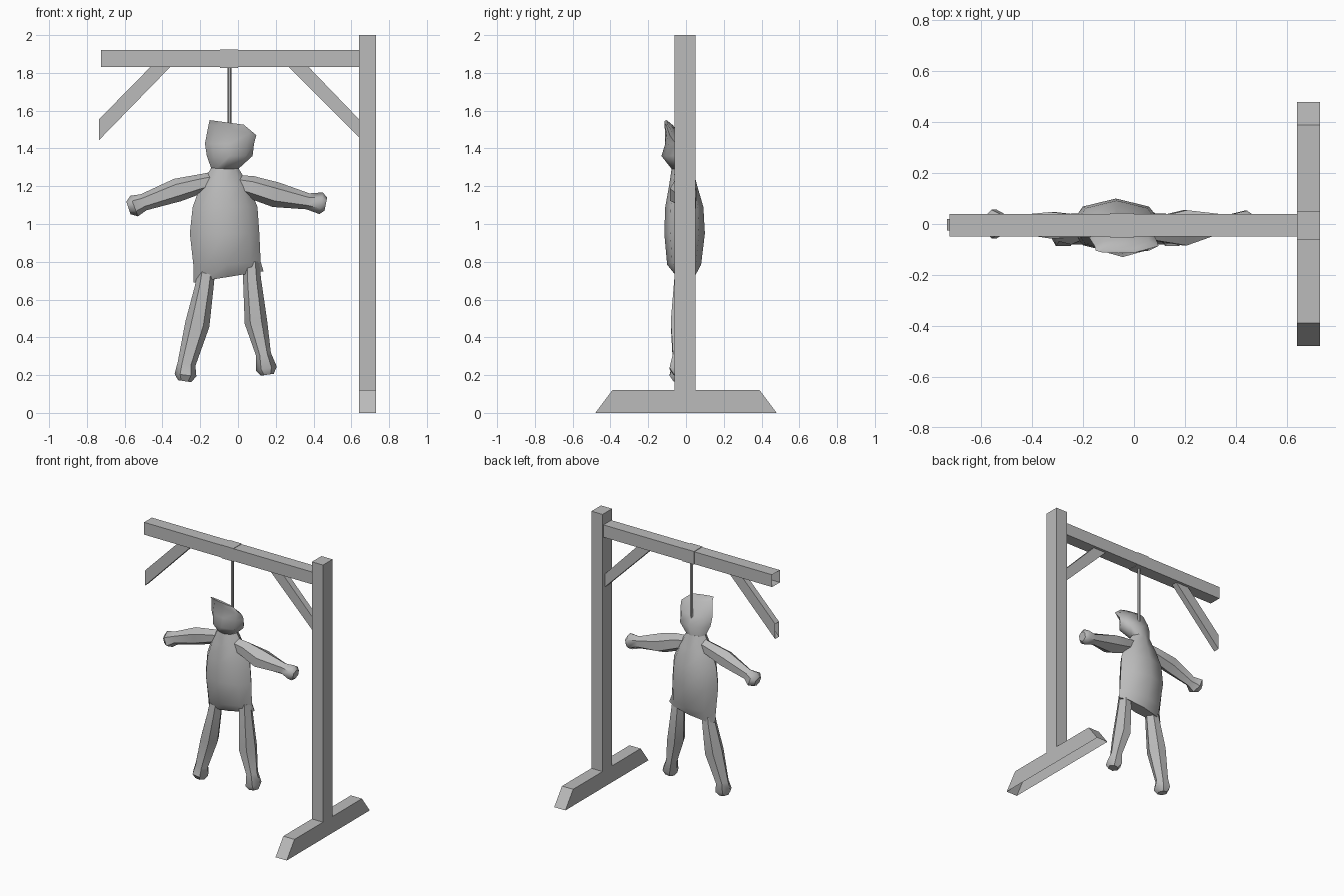
import bpy, bmesh, math
from mathutils import Vector

if "Cube" in bpy.data.objects:
    bpy.data.objects.remove(bpy.data.objects["Cube"])

grey = bpy.data.materials.new("plain grey")
grey.diffuse_color = (0.5, 0.5, 0.5, 1)
grey.use_nodes = True
grey.node_tree.nodes["Principled BSDF"].inputs["Base Color"].default_value = grey.diffuse_color


def finish(name, bm, angle):
    bmesh.ops.recalc_face_normals(bm, faces=bm.faces)
    me = bpy.data.meshes.new(name)
    bm.to_mesh(me)
    bm.free()
    me.materials.append(grey)
    ob = bpy.data.objects.new(name, me)
    bpy.context.collection.objects.link(ob)
    bpy.ops.object.select_all(action='DESELECT')
    ob.select_set(True)
    bpy.context.view_layer.objects.active = ob
    bpy.ops.object.shade_smooth_by_angle(angle=math.radians(angle))
    return ob


def prism(name, profile, axis, lo, hi, open_dir=None):
    """Extrude a 2D profile along x or y; drop faces pointing along open_dir."""
    def point(p, t):
        return (t, p[0], p[1]) if axis == 'x' else (p[0], t, p[1])
    bm = bmesh.new()
    a = [bm.verts.new(point(p, lo)) for p in profile]
    b = [bm.verts.new(point(p, hi)) for p in profile]
    bm.faces.new(a)
    bm.faces.new(b)
    for i in range(len(a)):
        j = (i + 1) % len(a)
        bm.faces.new((a[i], a[j], b[j], b[i]))
    bmesh.ops.recalc_face_normals(bm, faces=bm.faces)
    if open_dir:
        gone = [f for f in bm.faces if f.normal.dot(Vector(open_dir)) > 0.95]
        bmesh.ops.delete(bm, geom=gone, context='FACES')
    return finish(name, bm, 30)


def skin(name, rings, angle=50):
    """Bridge a list of point rings and cap both ends."""
    bm = bmesh.new()
    vs = [[bm.verts.new(p) for p in r] for r in rings]
    n = len(vs[0])
    for a, b in zip(vs, vs[1:]):
        for i in range(n):
            j = (i + 1) % n
            bm.faces.new((a[i], a[j], b[j], b[i]))
    bm.faces.new(vs[0])
    bm.faces.new(vs[-1])
    return finish(name, bm, angle)


def level_ring(x0, x1, y0, y1, z, tilt=0.0, n=8):
    """Oval ring between bounds; tilt raises z towards +x."""
    cx, cy, rx, ry = (x0 + x1) / 2, (y0 + y1) / 2, (x1 - x0) / 2, (y1 - y0) / 2
    return [(cx + rx * math.cos(i * math.tau / n), cy + ry * math.sin(i * math.tau / n),
             z + tilt * math.cos(i * math.tau / n)) for i in range(n)]


def limb(name, stations, n=6):
    """Stations are (x, y, z, in-plane radius, depth radius), path in the xz plane."""
    pts = [Vector(s[:3]) for s in stations]
    rings = []
    for k, s in enumerate(stations):
        d = pts[min(k + 1, len(pts) - 1)] - pts[max(k - 1, 0)]
        side = Vector((-d.z, 0, d.x)).normalized()
        rings.append([pts[k] + side * s[3] * math.cos(i * math.tau / n)
                      + Vector((0, s[4] * math.sin(i * math.tau / n), 0)) for i in range(n)])
    return skin(name, rings)


def rect(a0, a1, b0, b1):
    return [(a0, b0), (a1, b0), (a1, b1), (a0, b1)]


# Wooden frame
prism("base_foot", [(-0.48, 0), (0.48, 0), (0.39, 0.12), (-0.39, 0.12)], 'x', 0.64, 0.73, (0, 0, -1))
prism("post", rect(0.64, 0.73, 0.12, 2.0), 'y', -0.06, 0.05)
prism("beam", rect(-0.05, 0.04, 1.83, 1.92), 'x', -0.725, 0.64, (-1, 0, 0))
prism("left_brace", [(-0.36, 1.83), (-0.465, 1.83), (-0.735, 1.555), (-0.735, 1.445)],
      'y', -0.025, 0.02, (-1, 0, 0))
prism("right_brace", [(0.27, 1.83), (0.375, 1.83), (0.64, 1.555), (0.64, 1.46)], 'y', -0.025, 0.02)

# Rope with its wrap around the beam
prism("rope_wrap", rect(-0.053, 0.043, 1.827, 1.923), 'x', -0.095, 0.0)
skin("rope", [level_ring(-0.055, -0.035, -0.01, 0.01, z, n=6) for z in (1.25, 1.83)])

# Sack torso with a slanted flat hem
skin("torso", [
    level_ring(-0.235, 0.135, -0.045, 0.045, 0.72, 0.03),
    level_ring(-0.235, 0.12, -0.10, 0.08, 0.785, 0.015),
    level_ring(-0.255, 0.113, -0.115, 0.10, 0.95),
    level_ring(-0.24, 0.103, -0.11, 0.092, 1.09),
    level_ring(-0.20, 0.06, -0.09, 0.06, 1.20),
    level_ring(-0.14, 0.0, -0.075, 0.035, 1.30)])

# Drooping hooded head
skin("head", [
    level_ring(-0.14, 0.0, -0.075, 0.035, 1.29),
    level_ring(-0.165, 0.077, -0.13, 0.035, 1.36),
    level_ring(-0.175, 0.085, -0.11, 0.0, 1.425),
    level_ring(-0.155, 0.097, -0.112, -0.06, 1.50, -0.03),
    level_ring(-0.15, 0.03, -0.115, -0.095, 1.538, -0.012)])

# Arms
limb("left_arm", [(-0.11, -0.015, 1.23, 0.05, 0.045), (-0.19, -0.01, 1.215, 0.05, 0.05),
                  (-0.32, -0.005, 1.18, 0.062, 0.06), (-0.50, 0, 1.115, 0.045, 0.035),
                  (-0.55, 0, 1.095, 0.058, 0.065), (-0.58, 0, 1.085, 0.035, 0.035)])
limb("right_arm", [(0.0, -0.02, 1.21, 0.05, 0.045), (0.07, -0.02, 1.195, 0.06, 0.05),
                   (0.20, -0.015, 1.155, 0.067, 0.08), (0.37, 0.005, 1.12, 0.043, 0.035),
                   (0.44, 0.005, 1.11, 0.058, 0.055), (0.465, 0.005, 1.105, 0.035, 0.035)])

# Legs
limb("left_leg", [(-0.165, -0.015, 0.76, 0.045, 0.045), (-0.18, -0.015, 0.66, 0.05, 0.055),
                  (-0.215, -0.02, 0.47, 0.065, 0.07), (-0.272, -0.03, 0.26, 0.048, 0.045),
                  (-0.278, -0.035, 0.20, 0.058, 0.06), (-0.283, -0.035, 0.168, 0.035, 0.035)])
limb("right_leg", [(0.07, -0.015, 0.80, 0.042, 0.045), (0.075, -0.015, 0.70, 0.048, 0.055),
                   (0.095, -0.02, 0.48, 0.06, 0.07), (0.135, -0.03, 0.31, 0.04, 0.045),
                   (0.15, -0.035, 0.235, 0.056, 0.06), (0.155, -0.035, 0.202, 0.035, 0.035)])
